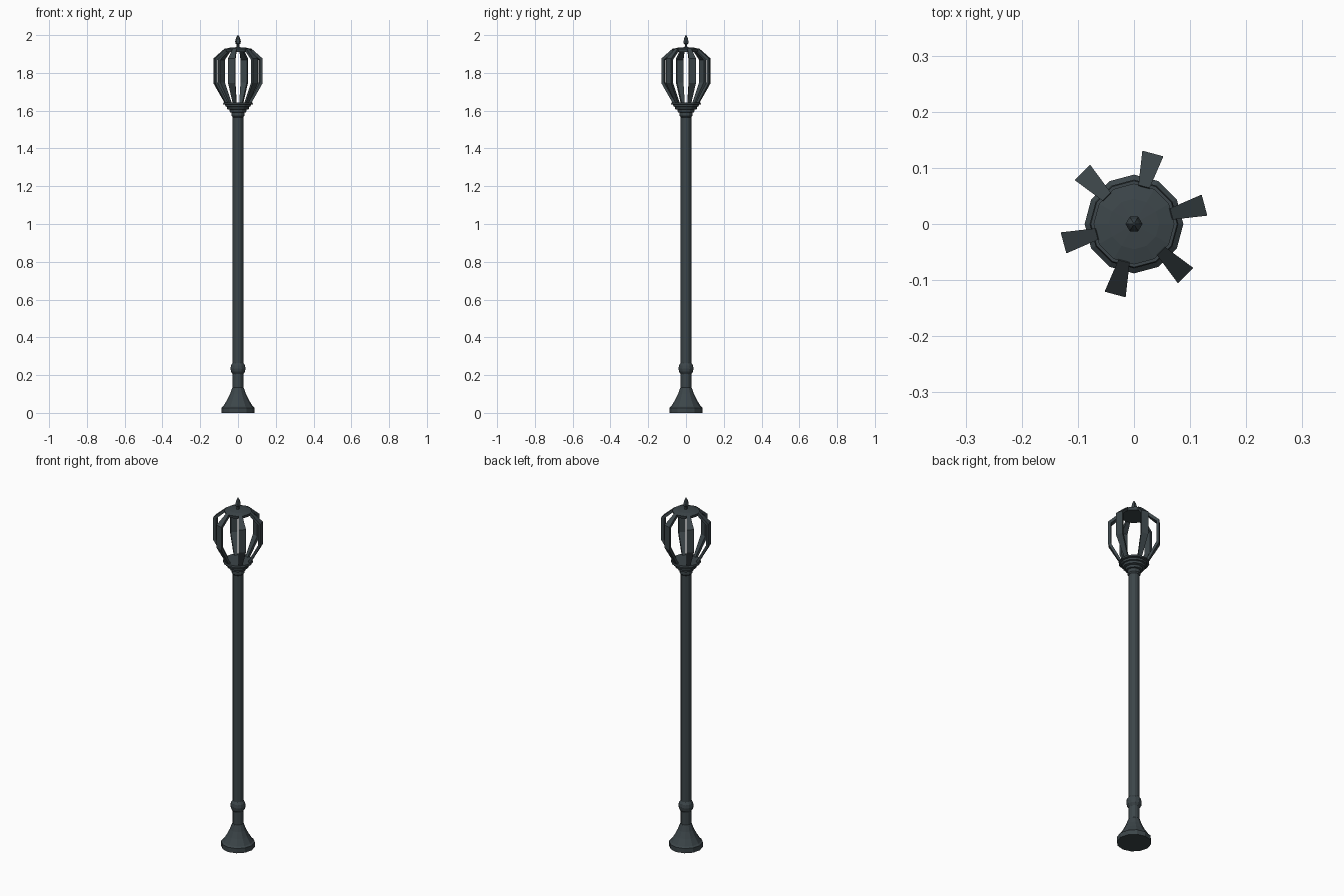
import bpy, bmesh
from math import sin, cos, pi, radians

if "Cube" in bpy.data.objects:
    bpy.data.objects.remove(bpy.data.objects["Cube"])

iron = bpy.data.materials.new("dark_iron")
iron.diffuse_color = (0.045, 0.06, 0.067, 1)
iron.use_nodes = True
iron.node_tree.nodes["Principled BSDF"].inputs["Base Color"].default_value = iron.diffuse_color


def finish(name, bm):
    bmesh.ops.recalc_face_normals(bm, faces=bm.faces)
    me = bpy.data.meshes.new(name)
    bm.to_mesh(me)
    bm.free()
    me.materials.append(iron)
    ob = bpy.data.objects.new(name, me)
    bpy.context.collection.objects.link(ob)
    return ob


def turned(name, profile, sides=12):
    """Closed flat-faced lathe shape from (radius, z) points."""
    bm = bmesh.new()
    rings = [[bm.verts.new((r * cos(2 * pi * i / sides), r * sin(2 * pi * i / sides), z))
              for i in range(sides)] for r, z in profile]
    for a, b in zip(rings, rings[1:]):
        for i in range(sides):
            j = (i + 1) % sides
            bm.faces.new((a[i], a[j], b[j], b[i]))
    bm.faces.new(rings[0][::-1])
    bm.faces.new(rings[-1])
    return finish(name, bm)


def rib(name, angle, outer, inner, half):
    """Bent strip that widens with its distance from the axis."""
    bm = bmesh.new()
    rows = []
    for o, n in zip(outer, inner):
        rows.append([bm.verts.new((r * cos(angle + s * half), r * sin(angle + s * half), z))
                     for (r, z), s in ((o, -1), (o, 1), (n, 1), (n, -1))])
    for a, b in zip(rows, rows[1:]):
        for i in range(4):
            j = (i + 1) % 4
            bm.faces.new((a[i], a[j], b[j], b[i]))
    bm.faces.new(rows[0][::-1])
    bm.faces.new(rows[-1])
    return finish(name, bm)


# flared foot
turned("base", [(0.088, 0), (0.088, 0.027), (0.079, 0.034), (0.058, 0.068),
                (0.042, 0.1), (0.031, 0.132), (0.027, 0.135)])

# pole with the ball ring near its foot
turned("pole", [(0.028, 0.13), (0.028, 0.205), (0.037, 0.218), (0.040, 0.235),
                (0.037, 0.252), (0.028, 0.265), (0.028, 1.575)])

# stepped collar under the lantern
turned("lantern_collar", [(0.028, 1.565), (0.034, 1.572), (0.034, 1.59), (0.043, 1.592),
                          (0.045, 1.605), (0.057, 1.608), (0.059, 1.62), (0.067, 1.622),
                          (0.068, 1.632), (0.079, 1.634), (0.077, 1.644)])

# six cage ribs
outer = [(0.071, 1.64), (0.1315, 1.746), (0.1315, 1.876), (0.070, 1.930)]
inner = [(0.056, 1.64), (0.117, 1.750), (0.117, 1.869), (0.062, 1.917)]
for k in range(6):
    rib(f"cage_rib_{k + 1}", radians(15 + 60 * k), outer, inner, radians(8.5))

# shallow cap
turned("cap", [(0.068, 1.911), (0.072, 1.927), (0.045, 1.933), (0.010, 1.936)])

# pointed finial
turned("finial", [(0.008, 1.932), (0.007, 1.95), (0.014, 1.955), (0.015, 1.968),
                  (0.010, 1.986), (0.002, 2.0)], 6)
